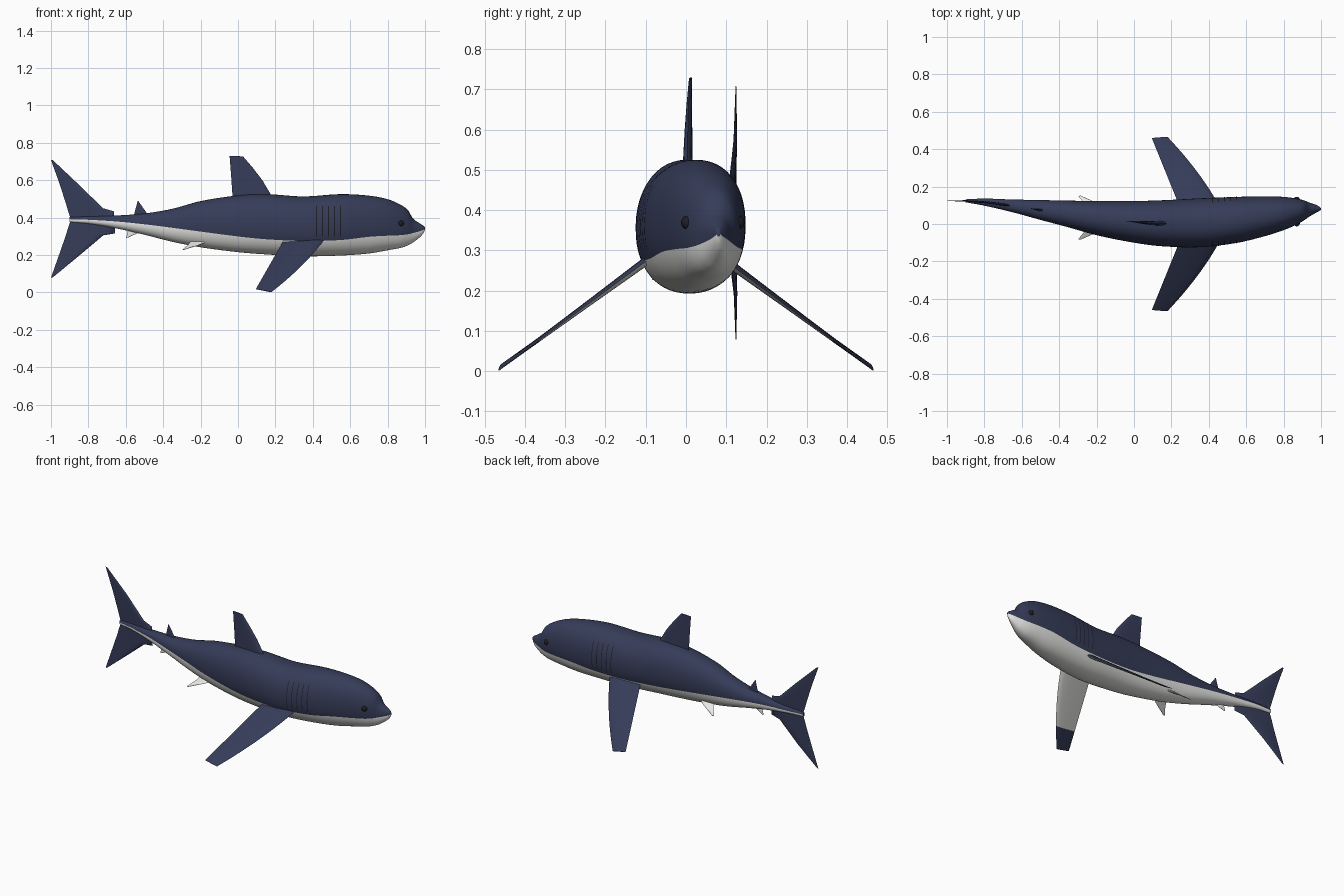
import bpy, bmesh, math
from mathutils import Vector

if "Cube" in bpy.data.objects:
    bpy.data.objects.remove(bpy.data.objects["Cube"])


def material(name, rgb):
    m = bpy.data.materials.new(name)
    m.diffuse_color = (*rgb, 1)
    m.use_nodes = True
    m.node_tree.nodes["Principled BSDF"].inputs["Base Color"].default_value = m.diffuse_color
    return m


NAVY = material("navy_skin", (0.036, 0.045, 0.098))
WHITE = material("white_belly", (0.80, 0.80, 0.78))
BLACK = material("black_detail", (0.012, 0.012, 0.018))

# Body stations: x, top z, bottom z, near side y, far side y, colour line z
ROWS = [
    (-0.90, 0.402, 0.376, 0.116, 0.132, 0.391),
    (-0.80, 0.406, 0.367, 0.098, 0.136, 0.388),
    (-0.65, 0.411, 0.342, 0.063, 0.131, 0.379),
    (-0.50, 0.422, 0.308, 0.022, 0.128, 0.364),
    (-0.35, 0.447, 0.270, -0.018, 0.125, 0.345),
    (-0.20, 0.488, 0.241, -0.060, 0.123, 0.325),
    (0.00, 0.518, 0.215, -0.100, 0.123, 0.299),
    (0.15, 0.525, 0.203, -0.119, 0.127, 0.284),
    (0.35, 0.513, 0.193, -0.124, 0.137, 0.275),
    (0.55, 0.525, 0.197, -0.101, 0.145, 0.280),
    (0.70, 0.517, 0.208, -0.065, 0.148, 0.297),
    (0.80, 0.498, 0.225, -0.033, 0.145, 0.303),
    (0.87, 0.468, 0.238, -0.003, 0.136, 0.306),
    (0.91, 0.438, 0.252, 0.020, 0.126, 0.311),
    (0.935, 0.396, 0.266, 0.038, 0.116, 0.317),
    (0.975, 0.367, 0.297, 0.061, 0.102, 0.328),
    (0.993, 0.356, 0.319, 0.071, 0.091, 0.335),
    (1.00, 0.348, 0.334, 0.077, 0.085, 0.340),
]


def station(x):
    """Smoothly interpolated body station at x."""
    x = min(max(x, ROWS[0][0]), ROWS[-1][0])
    i = max(k for k in range(len(ROWS) - 1) if ROWS[k][0] <= x)
    a, b = ROWS[i], ROWS[i + 1]
    p, q = ROWS[max(i - 1, 0)], ROWS[min(i + 2, len(ROWS) - 1)]
    h = b[0] - a[0]
    t = (x - a[0]) / h
    out = []
    for c in range(1, 6):
        m0 = (b[c] - p[c]) / (b[0] - p[0]) * h
        m1 = (q[c] - a[c]) / (q[0] - a[0]) * h
        out.append((2*t**3 - 3*t*t + 1) * a[c] + (t**3 - 2*t*t + t) * m0
                   + (3*t*t - 2*t**3) * b[c] + (t**3 - t*t) * m1)
    return out


def mid_y(x):
    s = station(x)
    return (s[2] + s[3]) / 2


POWER = 2.2


def spow(v, e):
    return math.copysign(abs(v) ** e, v)


def angle_at(x, z):
    top, bot = station(x)[:2]
    q = (z - (top + bot) / 2) / ((top - bot) / 2)
    return math.asin(spow(max(-0.98, min(0.98, q)), POWER / 2))


def surface(x, a, off=0.0):
    top, bot, y0, y1, _ = station(x)
    return Vector((x,
                   (y0 + y1) / 2 + ((y1 - y0) / 2 + off) * spow(math.cos(a), 2 / POWER),
                   (top + bot) / 2 + ((top - bot) / 2 + off) * spow(math.sin(a), 2 / POWER)))


def finish(name, bm, mats, angle=60):
    bmesh.ops.recalc_face_normals(bm, faces=bm.faces)
    me = bpy.data.meshes.new(name)
    bm.to_mesh(me)
    bm.free()
    for m in mats:
        me.materials.append(m)
    ob = bpy.data.objects.new(name, me)
    bpy.context.collection.objects.link(ob)
    bpy.ops.object.select_all(action='DESELECT')
    ob.select_set(True)
    bpy.context.view_layer.objects.active = ob
    bpy.ops.object.shade_smooth_by_angle(angle=math.radians(angle))
    return ob


def loft(bm, rings):
    """Skin closed rings and cap both ends; returns (face, index in ring)."""
    vs = [[bm.verts.new(p) for p in r] for r in rings]
    n = len(vs[0])
    faces = []
    for a, b in zip(vs, vs[1:]):
        for j in range(n):
            faces.append((bm.faces.new((a[j], a[(j+1) % n], b[(j+1) % n], b[j])), j))
    bm.faces.new(vs[0])
    bm.faces.new(vs[-1])
    return faces


# Body: the ring is split exactly on the colour line
UP, LOW, LEN = 32, 20, 110
bm = bmesh.new()
rings = []
for k in range(LEN + 1):
    x = -0.9 + 1.9 * (1 - (1 - k / LEN) ** 1.7)
    a = angle_at(x, station(x)[4])
    ring = [surface(x, a + (math.pi - 2*a) * j / UP) for j in range(UP)]
    ring += [surface(x, math.pi - a + (math.pi + 2*a) * j / LOW) for j in range(LOW)]
    rings.append(ring)
for f, j in loft(bm, rings):
    f.material_index = 1 if j >= UP else 0
finish("body", bm, [NAVY, WHITE])


def fin(name, stations, mats, bend=False, rule=None):
    """Thin foil through (leading point, trailing point, half thickness) stations."""
    lead = [Vector(s[0]) for s in stations]
    trail = [Vector(s[1]) for s in stations]
    nrm = (trail[0] - lead[0]).cross(lead[-1] - lead[0]).normalized()
    N = 8
    rings = []
    for l, t, s in zip(lead, trail, stations):
        pts = []
        for sign, ks in ((1, range(N + 1)), (-1, range(N - 1, 0, -1))):
            for k in ks:
                u = (k / N) ** 1.4
                p = l.lerp(t, u)
                p += nrm * sign * s[2] * 2.1 * (math.sqrt(u) - u) * 1.9
                if bend:
                    p.y += mid_y(p.x)
                pts.append(p)
        rings.append(pts)
    bm = bmesh.new()
    loft(bm, rings)
    ob = finish(name, bm, mats, 50)
    if rule:
        for f in ob.data.polygons:
            f.material_index = rule(f)
    return ob


def upright(name, rows, mats):
    """Fin standing in the body's curved middle plane: lead x,z, trail x,z, thickness."""
    fin(name, [((a, 0, b), (c, 0, d), h) for a, b, c, d, h in rows], mats, bend=True)


# Upright fins
upright("dorsal_fin", [(0.20, 0.48, -0.03, 0.48, 0.013), (0.176, 0.522, -0.03, 0.522, 0.012),
                       (0.130, 0.60, -0.035, 0.60, 0.009), (0.08, 0.665, -0.04, 0.665, 0.006),
                       (0.027, 0.727, -0.045, 0.73, 0.003)], [NAVY])
upright("second_dorsal_fin", [(-0.47, 0.40, -0.56, 0.40, 0.006), (-0.495, 0.434, -0.553, 0.425, 0.005),
                              (-0.532, 0.487, -0.537, 0.488, 0.001)], [NAVY])
upright("anal_fin", [(-0.51, 0.33, -0.585, 0.345, 0.005), (-0.54, 0.315, -0.59, 0.325, 0.004),
                     (-0.592, 0.291, -0.598, 0.292, 0.001)], [WHITE])
upright("tail_fin_upper", [(-0.66, 0.375, -0.893, 0.388, 0.007), (-0.663, 0.433, -0.909, 0.437, 0.006),
                           (-0.722, 0.45, -0.914, 0.455, 0.006), (-0.85, 0.575, -0.952, 0.575, 0.004),
                           (-0.99, 0.707, -1.0, 0.708, 0.001)], [NAVY])
upright("tail_fin_lower", [(-0.66, 0.375, -0.893, 0.388, 0.007), (-0.658, 0.315, -0.912, 0.335, 0.006),
                           (-0.72, 0.305, -0.917, 0.315, 0.006), (-0.857, 0.19, -0.957, 0.20, 0.004),
                           (-0.99, 0.08, -1.0, 0.078, 0.001)], [NAVY])

# Paired fins, gills and eyes
for side, s in (("right", -1), ("left", 1)):
    rows = []
    for k in range(16):
        t = k / 15
        rows.append(((0.46 - 0.28 * t + 0.075 * t * (1 - t), s * (0.09 + 0.375 * t), 0.28 - 0.278 * t),
                     (0.245 - 0.15 * t, s * (0.09 + 0.37 * t), 0.28 - 0.263 * t),
                     0.011 - 0.009 * t))
    fin("pectoral_fin_" + side, rows, [NAVY, WHITE],
        rule=lambda f: int(f.normal.z < 0 and abs(f.center.y) < 0.365))

    y = mid_y(-0.22)
    fin("pelvic_fin_" + side,
        [((-0.14, y + s * 0.045, 0.28), (-0.25, y + s * 0.04, 0.28), 0.006),
         ((-0.20, y + s * 0.08, 0.257), (-0.265, y + s * 0.075, 0.257), 0.004),
         ((-0.286, y + s * 0.118, 0.228), (-0.298, y + s * 0.115, 0.227), 0.001)], [WHITE])

    bm = bmesh.new()
    for g in range(5):
        x = 0.42 + 0.032 * g
        prev = None
        for k in range(13):
            a = angle_at(x, 0.30 + 0.16 * k / 12)
            a = a if s > 0 else math.pi - a
            cur = [bm.verts.new(surface(x + d, a, 0.0015)) for d in (-0.002, 0.002)]
            if prev:
                bm.faces.new((prev[0], prev[1], cur[1], cur[0]))
            prev = cur
    finish("gill_slits_" + side, bm, [BLACK])

    a = angle_at(0.87, 0.37)
    bm = bmesh.new()
    bmesh.ops.create_uvsphere(bm, u_segments=20, v_segments=12, radius=0.017)
    bmesh.ops.translate(bm, verts=bm.verts, vec=surface(0.87, a if s > 0 else math.pi - a, -0.007))
    finish("eye_" + side, bm, [BLACK])
